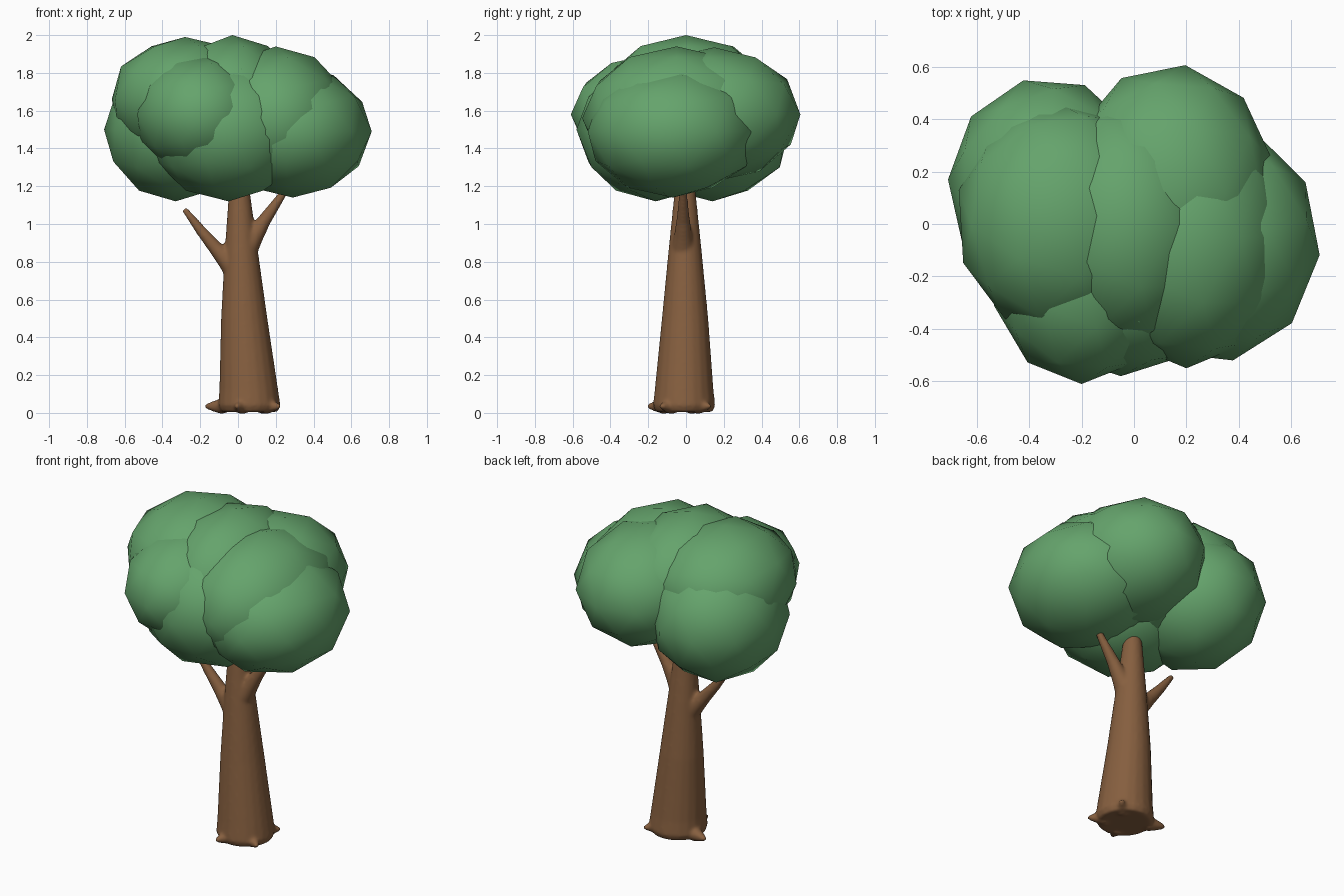
import bpy, bmesh, math
from mathutils import Vector, Matrix

if "Cube" in bpy.data.objects:
    bpy.data.objects.remove(bpy.data.objects["Cube"])


def material(name, rgb):
    m = bpy.data.materials.new(name)
    m.diffuse_color = (*rgb, 1)
    m.use_nodes = True
    m.node_tree.nodes["Principled BSDF"].inputs["Base Color"].default_value = m.diffuse_color
    return m


def finish(bm, name, mat):
    mesh = bpy.data.meshes.new(name)
    bm.to_mesh(mesh)
    bm.free()
    for p in mesh.polygons:
        p.use_smooth = True
    ob = bpy.data.objects.new(name, mesh)
    bpy.context.collection.objects.link(ob)
    mesh.materials.append(mat)
    return ob


def tube(bm, path, upright=False, sides=20):
    """Closed tapered tube through (x, y, z, radius) points."""
    rings = []
    axis = Vector(path[-1][:3]) - Vector(path[0][:3])
    rot = Matrix.Identity(3) if upright else axis.to_track_quat('Z', 'Y').to_matrix()
    for x, y, z, r in path:
        ring = []
        for i in range(sides):
            a = 2 * math.pi * i / sides
            ring.append(bm.verts.new(Vector((x, y, z)) + rot @ Vector((r * math.cos(a), r * math.sin(a), 0))))
        rings.append(ring)
    for lo, hi in zip(rings, rings[1:]):
        for i in range(sides):
            j = (i + 1) % sides
            bm.faces.new((lo[i], lo[j], hi[j], hi[i]))
    bm.faces.new(rings[0][::-1])
    bm.faces.new(rings[-1])


bark = material("bark", (0.24, 0.115, 0.05))
leaf = material("leaf", (0.13, 0.37, 0.15))

# Trunk with two branches and four root nubs, fused by a remesh
bm = bmesh.new()
tube(bm, [(0.06, -0.01, 0.005, 0.15), (0.06, -0.01, 0.04, 0.165), (0.057, -0.01, 0.12, 0.156),
          (0.033, -0.005, 0.5, 0.123), (0.018, -0.005, 0.85, 0.089), (0.008, -0.005, 1.15, 0.058),
          (0.006, -0.005, 1.22, 0.05), (0.005, -0.005, 1.25, 0.03)], upright=True)
tube(bm, [(0.02, -0.01, 0.72, 0.075), (-0.06, -0.01, 0.81, 0.052), (-0.12, -0.01, 0.875, 0.038),
          (-0.2, -0.01, 0.97, 0.028), (-0.285, -0.01, 1.08, 0.016)])
tube(bm, [(0.03, -0.015, 0.85, 0.07), (0.09, -0.015, 0.94, 0.048), (0.14, -0.015, 1.02, 0.036),
          (0.21, -0.015, 1.12, 0.025), (0.27, -0.015, 1.21, 0.017)])
for x, y in [(0.225, -0.135), (-0.01, -0.205), (-0.175, 0.06), (0.2, 0.13)]:
    tip = Vector((x, y, 0.035))
    d = (tip - Vector((0.06, -0.01, 0.035))).normalized()
    tube(bm, [(*(tip - d * 0.1), 0.045), (*(tip - d * 0.04), 0.027), (*tip, 0.011)], sides=10)
trunk = finish(bm, "trunk", bark)
rm = trunk.modifiers.new("fuse", 'REMESH')
rm.mode = 'VOXEL'
rm.voxel_size = 0.01
rm.use_smooth_shade = True
sm = trunk.modifiers.new("soften", 'SMOOTH')
sm.factor = 0.5
sm.iterations = 6

# Foliage clumps: coarse spheres, centre then radii, then turn in degrees
clumps = [
    ((0.29, -0.07, 1.49), (0.42, 0.46, 0.35), 12),   # lower right
    ((0.20, -0.05, 1.56), (0.39, 0.50, 0.38), 0),    # upper right
    ((0.14, 0.15, 1.58), (0.40, 0.46, 0.355), -8),   # back right
    ((-0.03, 0.00, 1.61), (0.36, 0.48, 0.39), 0),    # crown
    ((-0.28, 0.02, 1.66), (0.40, 0.45, 0.33), 4),    # upper left
    ((-0.33, 0.14, 1.50), (0.38, 0.42, 0.38), 14),   # lower left
    ((-0.05, -0.16, 1.50), (0.43, 0.42, 0.38), 0),   # front
    ((-0.20, -0.18, 1.58), (0.35, 0.43, 0.32), 0),   # front left
]
bm = bmesh.new()
for c, r, turn in clumps:
    m = Matrix.Translation(c) @ Matrix.Diagonal((*r, 1)) @ Matrix.Rotation(math.radians(turn), 4, 'Z')
    bmesh.ops.create_icosphere(bm, subdivisions=2, radius=1, matrix=m)
finish(bm, "foliage", leaf)
